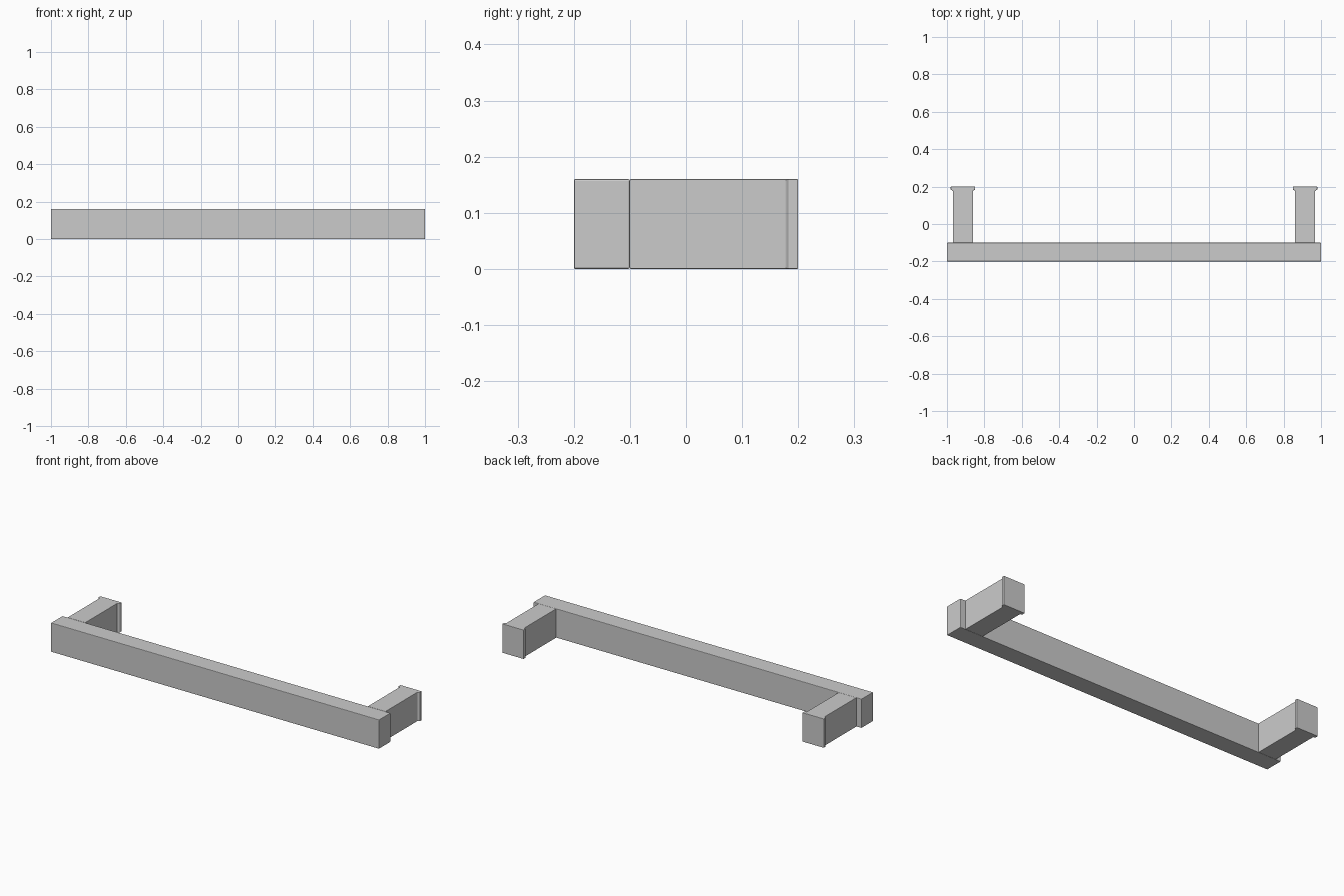
import bpy, bmesh

if "Cube" in bpy.data.objects:
    bpy.data.objects.remove(bpy.data.objects["Cube"])


def prism(name, outline, height, bevel):
    """Extrude a plan outline (x, y) up from z = 0 and soften its edges."""
    bm = bmesh.new()
    face = bm.faces.new([bm.verts.new((x, y, 0)) for x, y in outline])
    res = bmesh.ops.extrude_face_region(bm, geom=[face])
    top = [v for v in res["geom"] if isinstance(v, bmesh.types.BMVert)]
    bmesh.ops.translate(bm, verts=top, vec=(0, 0, height))
    bmesh.ops.recalc_face_normals(bm, faces=bm.faces)
    mesh = bpy.data.meshes.new(name)
    bm.to_mesh(mesh)
    bm.free()
    obj = bpy.data.objects.new(name, mesh)
    bpy.context.collection.objects.link(obj)
    mod = obj.modifiers.new("edge_softening", "BEVEL")
    mod.width = bevel
    mod.segments = 2
    return obj


HEIGHT = 0.16

# Long grip bar at the front
prism("grip_bar", [(-1, -0.2), (1, -0.2), (1, -0.1), (-1, -0.1)], HEIGHT, 0.003)

# Mounting posts, each with a slightly wider foot at the back
CENTRE, HALF, FOOT = 0.915, 0.054, 0.065
half_profile = [(HALF, -0.1), (HALF, 0.178), (FOOT, 0.183), (FOOT, 0.2)]
for side, label in ((-1, "left"), (1, "right")):
    outline = [(side * CENTRE + x, y) for x, y in half_profile]
    outline += [(side * CENTRE - x, y) for x, y in reversed(half_profile)]
    prism(f"{label}_mounting_post", outline, HEIGHT, 0.002)
